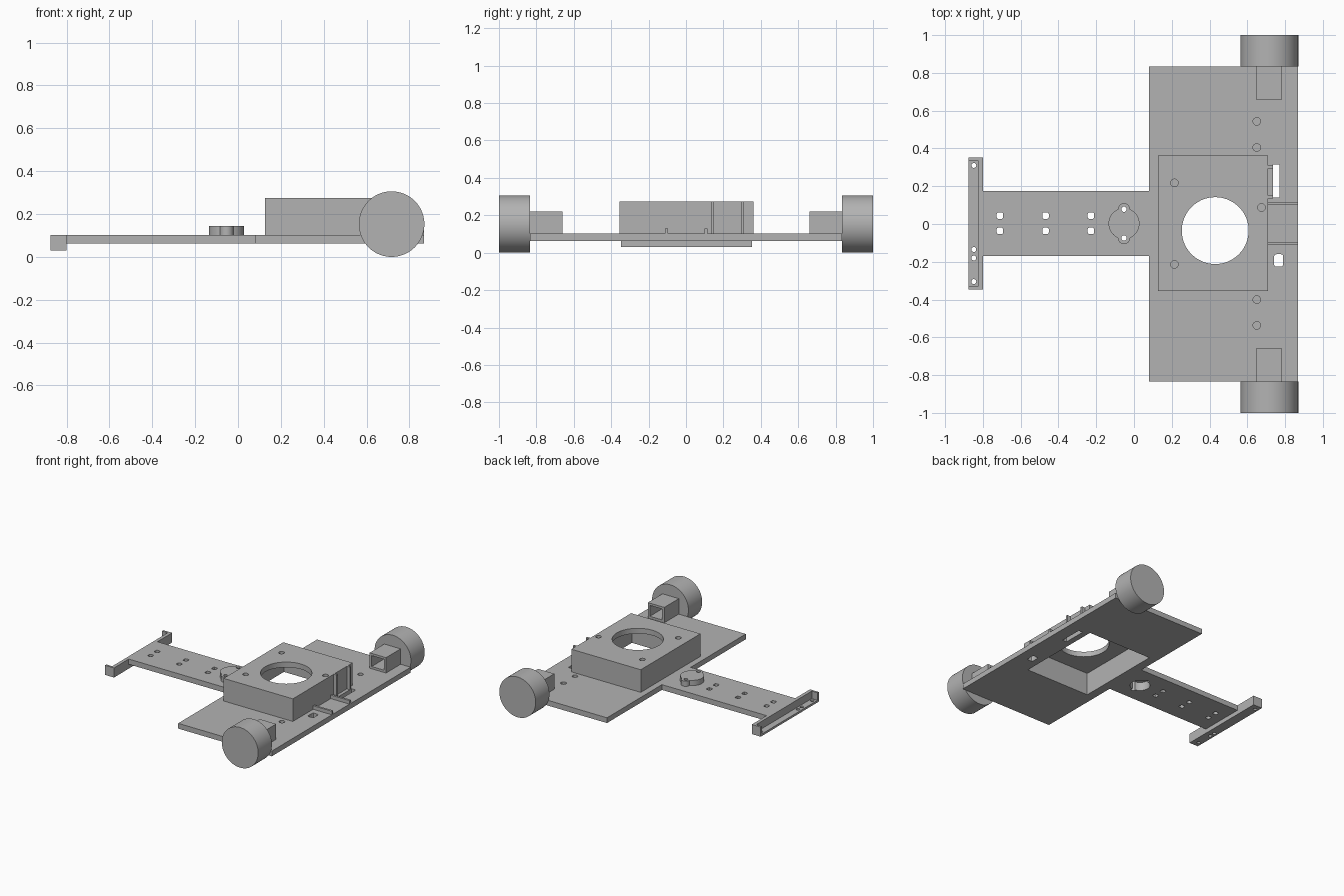
import bpy
import bmesh
from math import pi
from mathutils import Matrix

old = bpy.data.objects.get("Cube")
if old:
    bpy.data.objects.remove(old, do_unlink=True)

grey = bpy.data.materials.new("mid_grey")
grey.use_nodes = True
COLOUR = (0.45, 0.45, 0.45, 1)
grey.diffuse_color = COLOUR
grey.node_tree.nodes["Principled BSDF"].inputs["Base Color"].default_value = COLOUR

LOW, TOP = 0.063, 0.103    # deck underside and upper face
BOX_TOP = 0.275


def add_object(name, bm):
    mesh = bpy.data.meshes.new(name)
    bm.to_mesh(mesh)
    bm.free()
    mesh.materials.append(grey)
    obj = bpy.data.objects.new(name, mesh)
    bpy.context.collection.objects.link(obj)
    return obj


def block(name, x, y, z, round_corners=0):
    """Box from (min, max) pairs, optionally with rounded upright edges."""
    bm = bmesh.new()
    size = [b - a for a, b in (x, y, z)]
    mid = [(a + b) / 2 for a, b in (x, y, z)]
    bmesh.ops.create_cube(bm, size=1, matrix=Matrix.Translation(mid) @ Matrix.Diagonal((*size, 1)))
    if round_corners:
        upright = [e for e in bm.edges if abs(e.verts[0].co.z - e.verts[1].co.z) > 1e-4]
        bmesh.ops.bevel(bm, geom=upright, offset=round_corners, segments=3, profile=0.5, affect='EDGES')
    return add_object(name, bm)


def disc(name, x, y, radius, z, sides=24):
    """Upright cylinder between two heights."""
    bm = bmesh.new()
    bmesh.ops.create_cone(bm, cap_ends=True, segments=sides, radius1=radius, radius2=radius,
                          depth=z[1] - z[0], matrix=Matrix.Translation((x, y, (z[0] + z[1]) / 2)))
    return add_object(name, bm)


def combine(obj, tools, operation='DIFFERENCE'):
    """Apply boolean tools to an object, then discard them."""
    for tool in tools:
        tool.hide_render = True
        mod = obj.modifiers.new("bool", 'BOOLEAN')
        mod.object = tool
        mod.operation = operation
        mod.solver = 'EXACT'
    bpy.context.view_layer.update()
    result = bpy.data.meshes.new_from_object(obj.evaluated_get(bpy.context.evaluated_depsgraph_get()))
    obj.modifiers.clear()
    obj.data = result
    for tool in tools:
        bpy.data.objects.remove(tool, do_unlink=True)


def smooth(obj):
    bpy.ops.object.select_all(action='DESELECT')
    obj.select_set(True)
    bpy.context.view_layer.objects.active = obj
    bpy.ops.object.shade_smooth_by_angle(angle=pi / 6)


THROUGH = (-0.1, 0.5)
BOSS_X = -0.053
EARS = (0.078, -0.074)


def ear_holes():
    return [disc("cutter", BOSS_X, y, 0.014, THROUGH) for y in EARS]


# T-shaped deck: wide rear plate and long arm as one slab
bm = bmesh.new()
outline = [(0.868, -0.833), (0.868, 0.835), (0.08, 0.835), (0.08, 0.175),
           (-0.80, 0.175), (-0.80, -0.17), (0.08, -0.17), (0.08, -0.833)]
face = bm.faces.new([bm.verts.new((x, y, LOW)) for x, y in outline])
extruded = bmesh.ops.extrude_face_region(bm, geom=[face])["geom"]
bmesh.ops.translate(bm, vec=(0, 0, TOP - LOW), verts=[v for v in extruded if isinstance(v, bmesh.types.BMVert)])
bmesh.ops.recalc_face_normals(bm, faces=bm.faces)
deck = add_object("deck", bm)

cutters = [block("cutter", (0.147, 0.69), (-0.335, 0.342), THROUGH),    # opening under the housing
           block("cutter", (0.735, 0.77), (0.14, 0.315), THROUGH),      # long slot
           block("cutter", (0.742, 0.79), (-0.226, -0.16), THROUGH, 0.012),
           disc("cutter", BOSS_X, 0.002, 0.07, THROUGH, 48)]
for x in (-0.71, -0.468, -0.228):
    for y in (0.044, -0.036):
        cutters.append(block("cutter", (x - 0.017, x + 0.017), (y - 0.017, y + 0.017), THROUGH, 0.009))
for y in (0.543, 0.405, -0.40, -0.537):
    cutters.append(disc("cutter", 0.65, y, 0.02, (0.075, 0.2)))
combine(deck, cutters + ear_holes())
smooth(deck)

# Hollow housing with a large round opening and blind screw holes
housing = block("housing", (0.127, 0.71), (-0.355, 0.362), (TOP, BOX_TOP))
cutters = [block("cutter", (0.147, 0.69), (-0.335, 0.342), (0, 0.235)),
           disc("cutter", 0.43, -0.035, 0.177, THROUGH, 72)]
for x, y in ((0.214, 0.218), (0.214, -0.214), (0.675, 0.087)):
    cutters.append(disc("cutter", x, y, 0.02, (0.25, 0.4)))
combine(housing, cutters)
smooth(housing)

# Upright ribs on the housing and low rails on the deck
for i, y in enumerate((0.135, 0.293)):
    block(f"housing_rib_{i + 1}", (0.71, 0.736), (y, y + 0.016), (TOP, BOX_TOP))
for i, y in enumerate((-0.112, 0.1)):
    block(f"deck_rail_{i + 1}", (0.71, 0.868), (y, y + 0.016), (TOP, 0.13))

# Eared caster boss with a pocket beneath
boss = disc("caster_boss", BOSS_X, 0.002, 0.082, (TOP, 0.143), 48)
combine(boss, [disc("cutter", BOSS_X, y, 0.032, (TOP, 0.143)) for y in EARS], 'UNION')
combine(boss, [disc("cutter", BOSS_X, 0.002, 0.07, (0, 0.128), 48)] + ear_holes())
smooth(boss)

# Open channel bar across the end of the arm
bar = block("sensor_bar", (-0.875, -0.80), (-0.347, 0.352), (0.03, TOP))
cutters = [block("cutter", (-1, -0.826), (-0.331, 0.336), (0.046, 0.3))]
for y in (0.31, -0.135, -0.18, -0.305):
    cutters.append(disc("cutter", -0.848, y, 0.013, THROUGH))
combine(bar, cutters)
smooth(bar)

# Wheels and their square tube mounts, open toward the middle
for side, s in (("left", -1), ("right", 1)):
    mount = block(f"motor_mount_{side}", (0.645, 0.783), sorted((s * 0.66, s * 0.835)), (TOP, 0.22))
    combine(mount, [block("cutter", (0.662, 0.766), sorted((s * 0.6, s * 0.9)), (0.12, 0.203))])
    bm = bmesh.new()
    bmesh.ops.create_cone(bm, cap_ends=True, segments=72, radius1=0.153, radius2=0.153, depth=0.165,
                          matrix=Matrix.Translation((0.717, s * 0.9175, 0.153)) @ Matrix.Rotation(pi / 2, 4, 'X'))
    smooth(add_object(f"wheel_{side}", bm))
